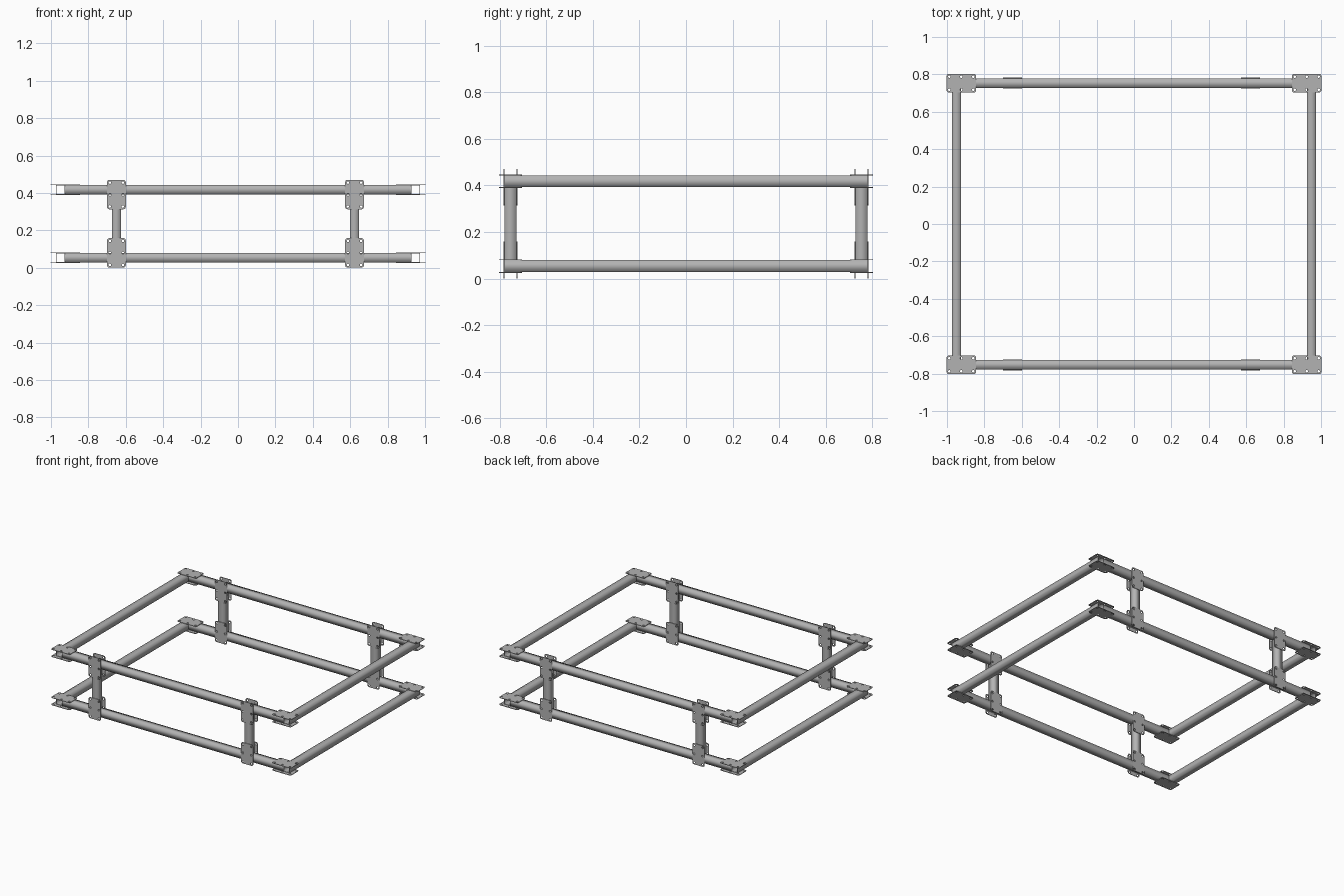
import bpy
from math import sin, cos, pi
from mathutils import Matrix, Vector

cube = bpy.data.objects.get("Cube")
if cube:
    bpy.data.objects.remove(cube, do_unlink=True)

steel = bpy.data.materials.new("grey steel")
steel.use_nodes = True
GREY = (0.45, 0.45, 0.45, 1)
steel.diffuse_color = GREY
steel.node_tree.nodes["Principled BSDF"].inputs["Base Color"].default_value = GREY

# Main dimensions
HALF = 0.025                      # half width of the square tube
WALL = 0.003
RAIL_X, RAIL_Y = 0.949, 0.753     # centre lines of the rails
LEVELS = {"lower": 0.054, "upper": 0.418}
POSTS = {"right": -0.65, "left": 0.623}
LONG, WIDE, THICK = 0.158, 0.1, 0.004
OFFSET = LONG / 2 - 0.053         # plate centre from the rail centre line

X, Y, Z = Vector((1, 0, 0)), Vector((0, 1, 0)), Vector((0, 0, 1))


def square(h):
    return [(-h, -h), (h, -h), (h, h), (-h, h)]


def circle(cx, cy, r, n=12):
    return [(cx + r * cos(2 * pi * i / n), cy + r * sin(2 * pi * i / n)) for i in range(n)]


def rounded_rect(w, h, r, n=4):
    pts = []
    for k, (sx, sy) in enumerate([(1, 1), (-1, 1), (-1, -1), (1, -1)]):
        for i in range(n + 1):
            a = (k + i / n) * pi / 2
            pts.append((sx * (w / 2 - r) + r * cos(a), sy * (h / 2 - r) + r * sin(a)))
    return pts


def extruded_mesh(name, loops, depth):
    """Fill the first loop, leave the others as holes, and extrude."""
    curve = bpy.data.curves.new(name, "CURVE")
    curve.dimensions = "2D"
    curve.fill_mode = "BOTH"
    curve.extrude = depth / 2
    for loop in loops:
        spline = curve.splines.new("POLY")
        spline.points.add(len(loop) - 1)
        for p, (x, y) in zip(spline.points, loop):
            p.co = (x, y, 0, 1)
        spline.use_cyclic_u = True
    temp = bpy.data.objects.new(name, curve)
    bpy.context.collection.objects.link(temp)
    bpy.context.view_layer.update()
    graph = bpy.context.evaluated_depsgraph_get()
    mesh = bpy.data.meshes.new_from_object(temp.evaluated_get(graph))
    bpy.data.objects.remove(temp, do_unlink=True)
    bpy.data.curves.remove(curve)
    mesh.name = name
    mesh.materials.clear()
    mesh.materials.append(steel)
    return mesh


def place(name, mesh, pos, along, normal):
    """Local x runs along one axis, local z along the normal."""
    ob = bpy.data.objects.new(name, mesh)
    bpy.context.collection.objects.link(ob)
    rot = Matrix((along, normal.cross(along), normal)).transposed()
    ob.matrix_world = Matrix.Translation(pos) @ rot.to_4x4()


def tube(name, length):
    return extruded_mesh(name, [square(HALF), square(HALF - WALL)], length)


# Shared parts: hollow tubes and a drilled plate with rounded corners
long_tube = tube("long_tube", 2 * (RAIL_X - HALF))
side_tube = tube("side_tube", 2 * (RAIL_Y + HALF))
post_tube = tube("post_tube", LEVELS["upper"] - LEVELS["lower"] - 2 * HALF)
holes = [circle(i * (LONG / 2 - 0.015), j * (WIDE / 2 - 0.015), 0.007)
         for i in (-1, 0, 1) for j in (-1, 1)]
plate = extruded_mesh("plate", [rounded_rect(LONG, WIDE, 0.013)] + holes, THICK)
GAP = HALF + THICK / 2

ENDS = {"front": -1, "back": 1}
SIDES = {"right": -1, "left": 1}

for level, z in LEVELS.items():
    # Rails of each frame
    for end, sy in ENDS.items():
        place(f"{level}_{end}_rail", long_tube, (0, sy * RAIL_Y, z), Y, X)
    for side, sx in SIDES.items():
        place(f"{level}_{side}_rail", side_tube, (sx * RAIL_X, 0, z), Z, Y)
        # Corner plates above and below the joint
        for end, sy in ENDS.items():
            for face, sz in (("bottom", -1), ("top", 1)):
                place(f"{level}_{end}_{side}_corner_plate_{face}", plate,
                      (sx * (RAIL_X - OFFSET), sy * RAIL_Y, z + sz * GAP), X, Z)

mid = (LEVELS["lower"] + LEVELS["upper"]) / 2
for side, x in POSTS.items():
    for end, sy in ENDS.items():
        # Posts with plates on the outer and inner faces
        place(f"{end}_{side}_post", post_tube, (x, sy * RAIL_Y, mid), X, Z)
        for level, z in LEVELS.items():
            shift = OFFSET if level == "lower" else -OFFSET
            for face, s in (("inner", -1), ("outer", 1)):
                place(f"{level}_{end}_{side}_post_plate_{face}", plate,
                      (x, sy * (RAIL_Y + s * GAP), z + shift), Z, Y)
